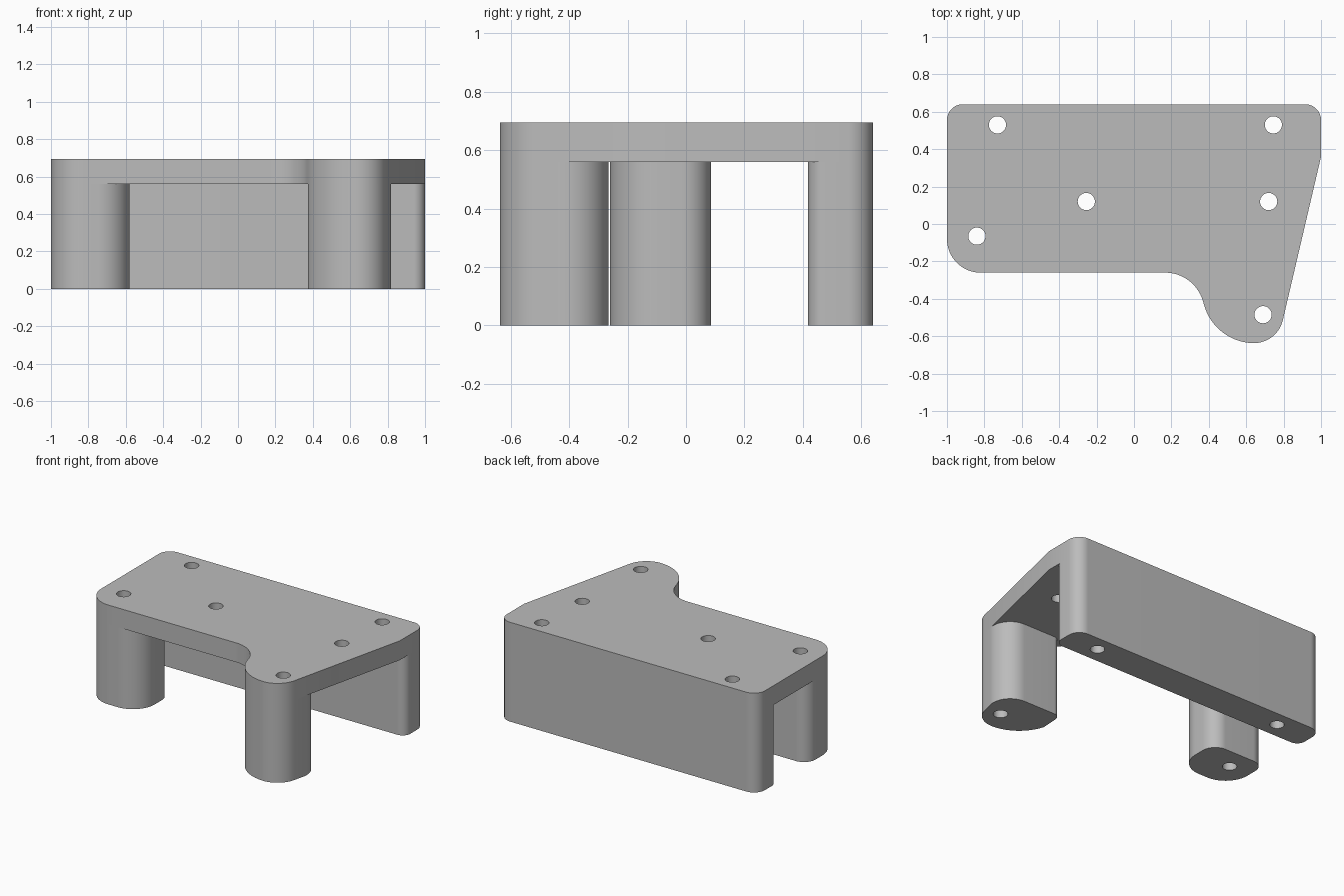
import bpy, bmesh, math
from mathutils import Vector

if "Cube" in bpy.data.objects:
    bpy.data.objects.remove(bpy.data.objects["Cube"], do_unlink=True)

HEIGHT, UNDERSIDE, HOLE_RADIUS = 0.695, 0.56, 0.046

grey = bpy.data.materials.new("plain_grey")
grey.use_nodes = True
grey.diffuse_color = (0.5, 0.5, 0.5, 1)
grey.node_tree.nodes["Principled BSDF"].inputs["Base Color"].default_value = (0.5, 0.5, 0.5, 1)


def fillet(corners, steps=20):
    """Round each (x, y, radius) corner of a closed outline with a tangent arc."""
    out = []
    for i, (x, y, r) in enumerate(corners):
        p = Vector((x, y))
        if r == 0:
            out.append(p)
            continue
        a = (Vector(corners[i - 1][:2]) - p).normalized()
        b = (Vector(corners[(i + 1) % len(corners)][:2]) - p).normalized()
        half = a.angle(b) / 2
        centre = p + (a + b).normalized() * (r / math.sin(half))
        start = p + a * (r / math.tan(half)) - centre
        end = p + b * (r / math.tan(half)) - centre
        sweep = math.atan2(start.x * end.y - start.y * end.x, start.dot(end))
        for k in range(steps + 1):
            t = sweep * k / steps
            c, s = math.cos(t), math.sin(t)
            out.append(centre + Vector((start.x * c - start.y * s, start.x * s + start.y * c)))
    return out


def circle(x, y, sides=32):
    return [Vector((x + HOLE_RADIUS * math.cos(math.tau * k / sides),
                    y + HOLE_RADIUS * math.sin(math.tau * k / sides))) for k in range(sides)]


def drilled_block(name, corners, holes, bottom, top):
    """Extrude a filleted outline with round through holes."""
    curve = bpy.data.curves.new(name, "CURVE")
    curve.dimensions = "2D"
    curve.fill_mode = "BOTH"
    curve.extrude = (top - bottom) / 2
    for loop in [fillet(corners)] + [circle(*h) for h in holes]:
        spline = curve.splines.new("POLY")
        spline.points.add(len(loop) - 1)
        for point, p in zip(spline.points, loop):
            point.co = (p.x, p.y, 0, 1)
        spline.use_cyclic_u = True
    obj = bpy.data.objects.new(name, curve)
    bpy.context.collection.objects.link(obj)
    bpy.ops.object.select_all(action="DESELECT")
    obj.select_set(True)
    bpy.context.view_layer.objects.active = obj
    bpy.ops.object.convert(target="MESH")
    obj = bpy.context.object
    bm = bmesh.new()
    bm.from_mesh(obj.data)
    bmesh.ops.remove_doubles(bm, verts=bm.verts, dist=0.0005)
    bmesh.ops.translate(bm, verts=bm.verts, vec=(0, 0, (top + bottom) / 2))
    bmesh.ops.recalc_face_normals(bm, faces=bm.faces)
    bm.to_mesh(obj.data)
    bm.free()
    obj.data.materials.clear()
    obj.data.materials.append(grey)
    bpy.ops.object.shade_smooth_by_angle(angle=math.radians(30))


wall_holes = [(-0.73, 0.53), (0.745, 0.53)]
plate_holes = [(-0.255, 0.12), (0.72, 0.12)]
block_hole, tip_hole = (-0.84, -0.065), (0.69, -0.485)

# Top plate with the slanted side and the rounded tip
drilled_block("top_plate", [
    (-1, 0.64, 0.085), (-1, -0.26, 0.18), (0.325, -0.26, 0.21),
    (0.433, -0.637, 0.28), (0.767, -0.637, 0.16), (1, 0.36, 0), (1, 0.64, 0.085),
], wall_holes + plate_holes + [block_hole, tip_hole], UNDERSIDE, HEIGHT)

# Long wall under the back edge
drilled_block("back_wall", [
    (-1, 0.64, 0.085), (-1, 0.418, 0.06), (1, 0.418, 0.06), (1, 0.64, 0.085),
], wall_holes, 0, UNDERSIDE)

# Leg under the front corner
drilled_block("corner_leg", [
    (-1, 0.085, 0.09), (-1, -0.26, 0.18), (-0.58, -0.26, 0.17), (-0.58, 0.085, 0.1),
], [block_hole], 0, UNDERSIDE)

# Leg under the rounded tip
drilled_block("tip_leg", [
    (0.385, -0.265, 0.05), (0.375, -0.434, 0), (0.433, -0.637, 0.28),
    (0.767, -0.637, 0.16), (0.854, -0.265, 0.14),
], [tip_hole], 0, UNDERSIDE)
